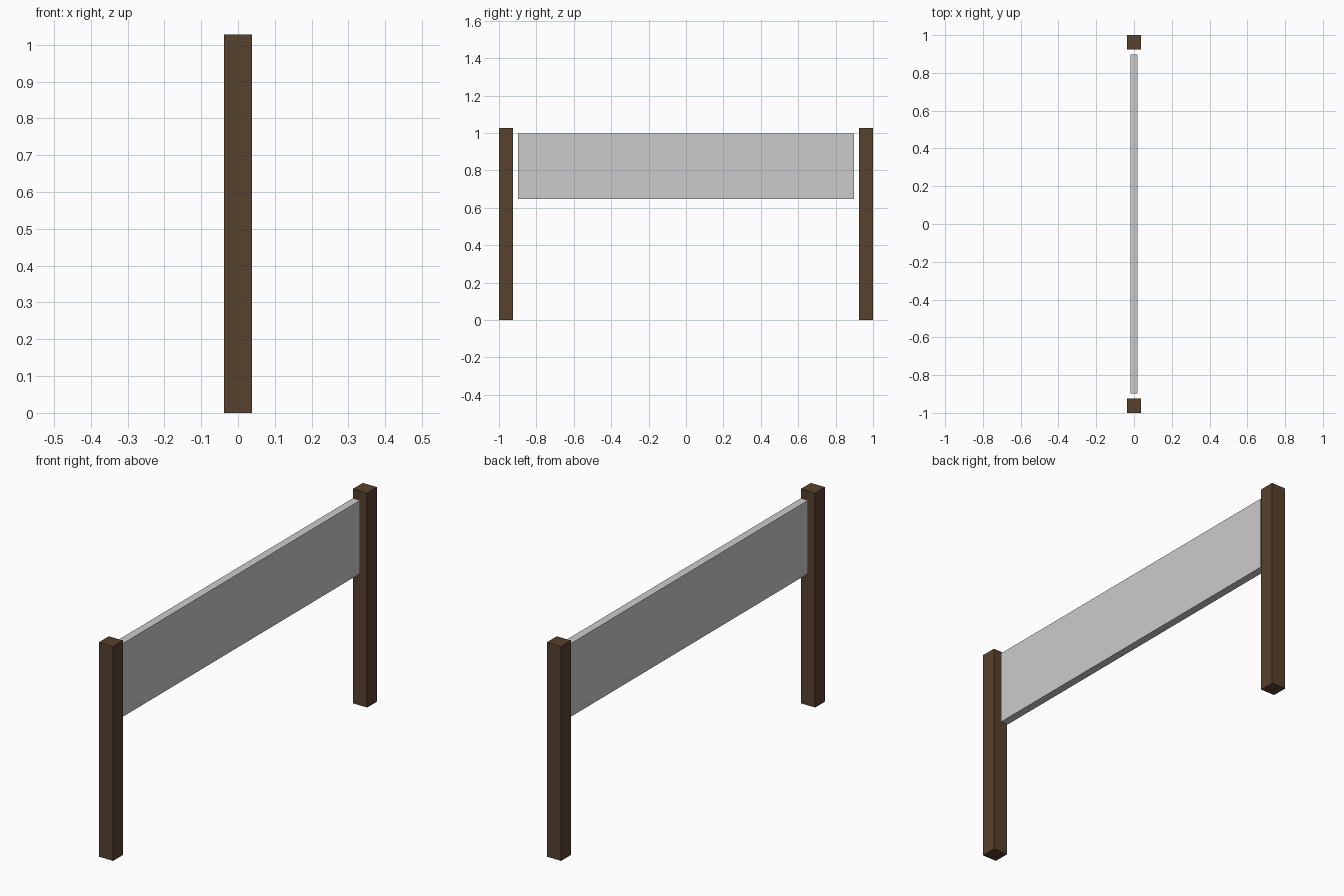
import bpy

if "Cube" in bpy.data.objects:
    bpy.data.objects.remove(bpy.data.objects["Cube"])

wood = bpy.data.materials.new("dark_wood")
wood.diffuse_color = (0.095, 0.053, 0.026, 1)
wood.use_nodes = True
wood.node_tree.nodes["Principled BSDF"].inputs["Base Color"].default_value = wood.diffuse_color


def box(name, size, centre, material=None):
    bpy.ops.mesh.primitive_cube_add(size=1, location=centre)
    obj = bpy.context.object
    obj.name = name
    obj.scale = size
    bpy.ops.object.transform_apply(location=False, rotation=False, scale=True)
    if material:
        obj.data.materials.append(material)
    return obj


POST_W, POST_H = 0.076, 1.027
PANEL_BOTTOM, PANEL_TOP = 0.647, 0.998

# Square posts at both ends
for name, side in (("front_post", -1), ("back_post", 1)):
    box(name, (POST_W, POST_W, POST_H),
        (0, side * (1 - POST_W / 2), POST_H / 2), wood)

# Thin panel hung between the posts, with a small gap at each end
box("panel", (0.038, 1.796, PANEL_TOP - PANEL_BOTTOM),
    (0, 0, (PANEL_TOP + PANEL_BOTTOM) / 2))
